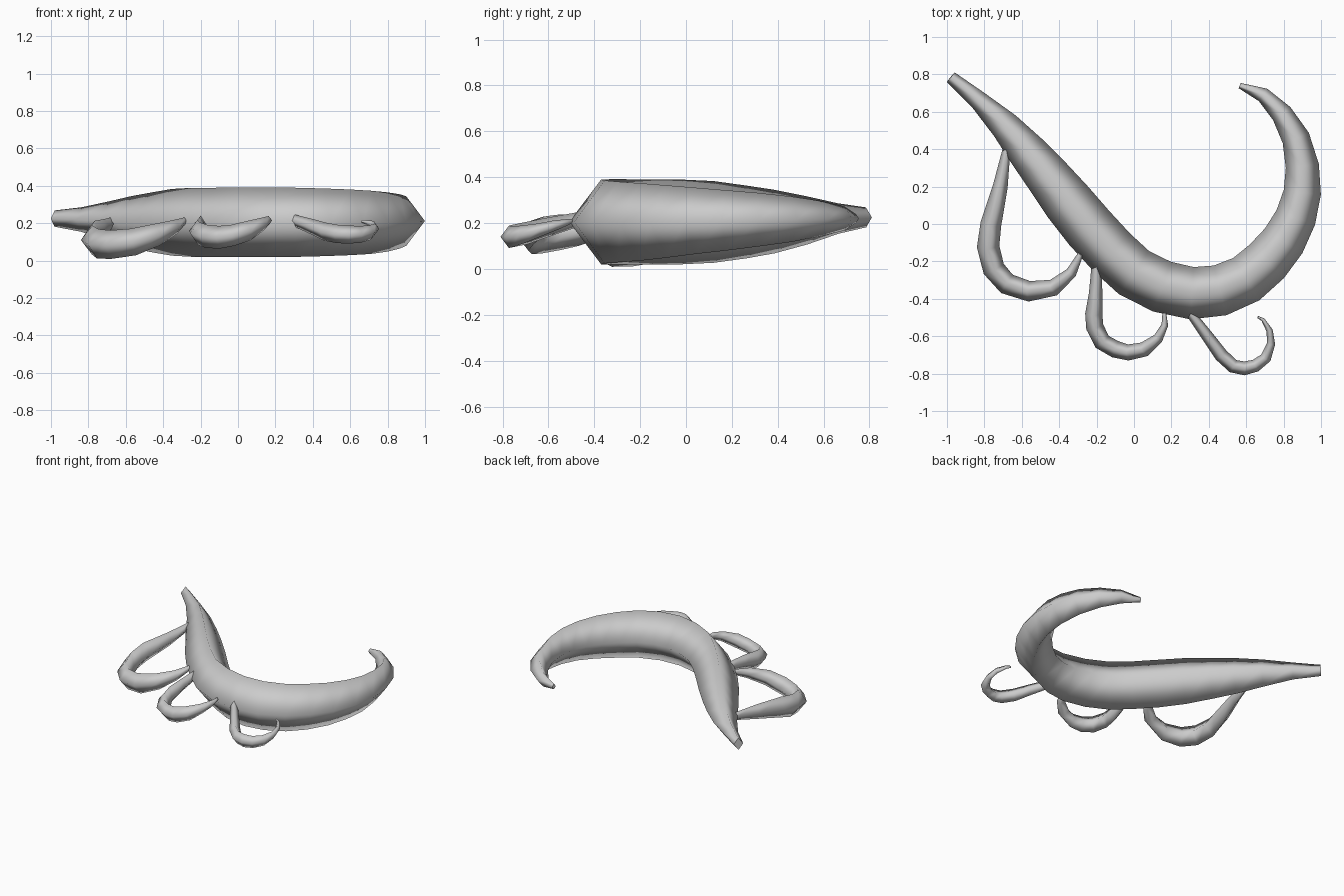
import bpy, bmesh, math
from mathutils import Vector

ASPECT = 1.32  # section height relative to width


def horn(name, pts):
    """Tapered tube of diamond section; pts are (x, y, z, half_width)."""
    bm = bmesh.new()
    centres = [Vector(p[:3]) for p in pts]
    rings = []
    for i, p in enumerate(pts):
        t = centres[min(i + 1, len(pts) - 1)] - centres[max(i - 1, 0)]
        t.normalize()
        side = t.cross(Vector((0, 0, 1))).normalized()
        up = side.cross(t)
        ring = []
        for k in range(4):
            a = k * math.pi / 2
            off = side * math.cos(a) * p[3] + up * math.sin(a) * p[3] * ASPECT
            ring.append(bm.verts.new(centres[i] + off))
        rings.append(ring)
    for a, b in zip(rings, rings[1:]):
        for k in range(4):
            f = bm.faces.new((a[k], a[(k + 1) % 4], b[(k + 1) % 4], b[k]))
            f.smooth = True
    bm.faces.new(rings[0])
    bm.faces.new(rings[-1])
    bmesh.ops.recalc_face_normals(bm, faces=bm.faces)
    mesh = bpy.data.meshes.new(name)
    bm.to_mesh(mesh)
    bm.free()
    obj = bpy.data.objects.new(name, mesh)
    bpy.context.collection.objects.link(obj)
    return obj


# Large curved body
horn("main_horn", [
    (-.98, .785, .225, .033), (-.835, .665, .22, .05), (-.69, .525, .212, .08),
    (-.57, .385, .207, .105), (-.47, .265, .205, .12), (-.355, .12, .205, .135),
    (-.24, -.02, .205, .14), (-.12, -.15, .205, .14), (0, -.26, .205, .141),
    (.15, -.335, .205, .141), (.31, -.37, .205, .14), (.46, -.355, .205, .137),
    (.6, -.295, .205, .133), (.71, -.2, .205, .128), (.8, -.09, .207, .12),
    (.865, .035, .21, .11), (.9, .17, .212, .1), (.9, .31, .215, .089),
    (.865, .46, .217, .075), (.79, .59, .22, .058), (.69, .69, .22, .04),
    (.565, .74, .22, .015)])

# Large side hook
horn("large_hook", [
    (-.68, .41, .205, .02), (-.715, .2, .17, .04), (-.765, 0, .14, .056),
    (-.78, -.12, .11, .06), (-.75, -.24, .09, .06), (-.68, -.32, .086, .058),
    (-.56, -.36, .1, .055), (-.43, -.34, .14, .045), (-.335, -.26, .18, .03),
    (-.285, -.16, .212, .015)])

# Middle side hook
horn("middle_hook", [
    (-.2, -.22, .205, .027), (-.205, -.37, .185, .036), (-.215, -.48, .16, .046),
    (-.21, -.55, .145, .047), (-.17, -.63, .13, .047), (-.1, -.67, .125, .046),
    (-.03, -.687, .135, .043), (.055, -.67, .16, .04), (.13, -.61, .195, .027),
    (.165, -.54, .215, .018), (.162, -.475, .22, .01)])

# Small side hook
horn("small_hook", [
    (.3, -.475, .215, .024), (.4, -.61, .18, .032), (.465, -.7, .155, .037),
    (.53, -.76, .143, .037), (.59, -.772, .14, .037), (.65, -.757, .14, .034),
    (.705, -.715, .15, .03), (.733, -.64, .17, .022), (.725, -.57, .19, .017),
    (.69, -.512, .205, .01), (.662, -.497, .21, .006)])
